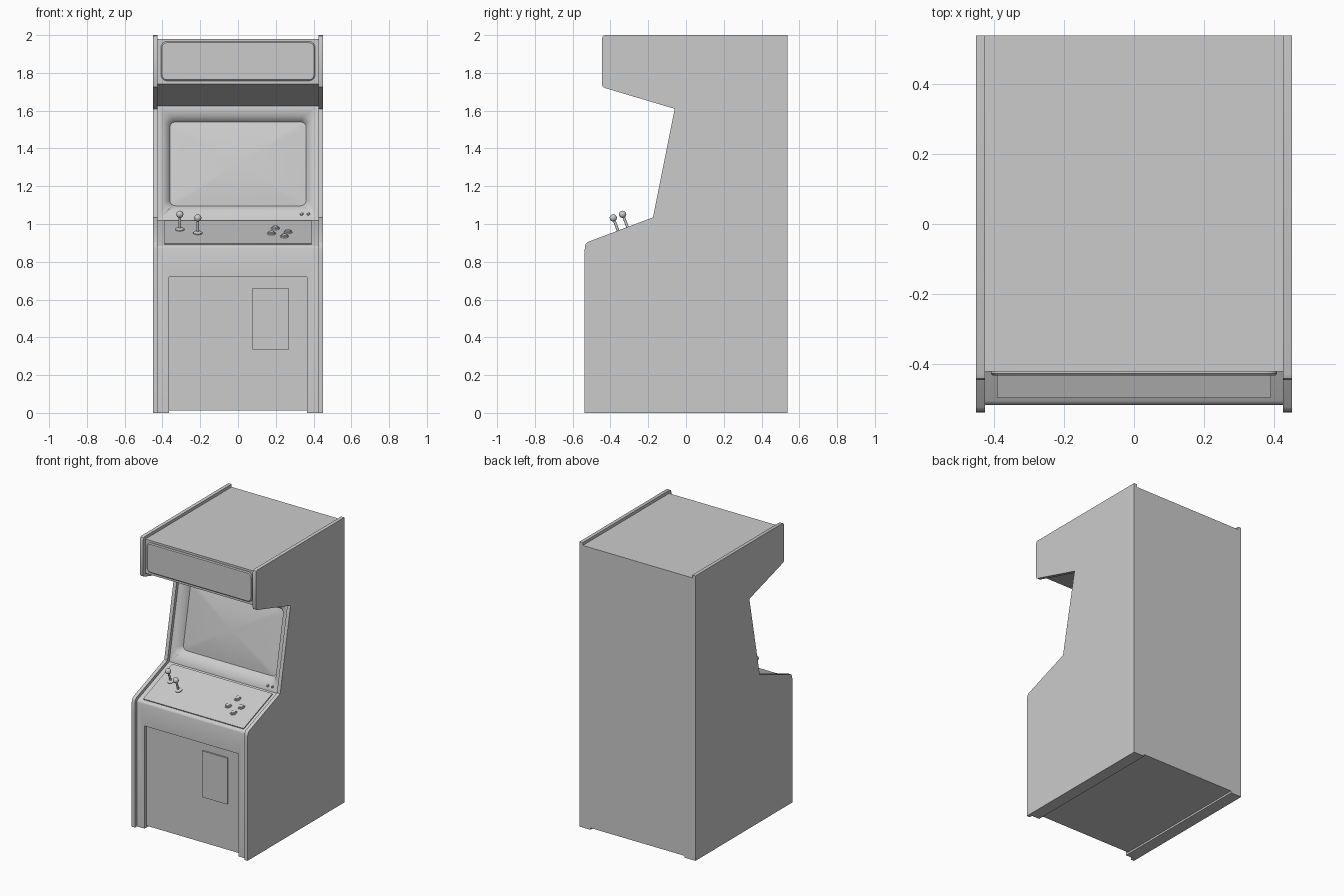
import bpy, bmesh, math
from mathutils import Matrix, Vector

if "Cube" in bpy.data.objects:
    bpy.data.objects.remove(bpy.data.objects["Cube"])

def finish(name, bm, smooth=True, mat=None):
    bmesh.ops.recalc_face_normals(bm, faces=bm.faces)
    me = bpy.data.meshes.new(name)
    bm.to_mesh(me)
    bm.free()
    ob = bpy.data.objects.new(name, me)
    bpy.context.collection.objects.link(ob)
    if mat:
        me.transform(mat)
    if smooth:
        bpy.ops.object.select_all(action='DESELECT')
        ob.select_set(True)
        bpy.context.view_layer.objects.active = ob
        bpy.ops.object.shade_smooth_by_angle(angle=math.radians(35))
    return ob

def extrude_profile(name, pts, x0, x1):
    """Side profile in (y, z) extruded along x."""
    bm = bmesh.new()
    a = [bm.verts.new((x0, y, z)) for y, z in pts]
    b = [bm.verts.new((x1, y, z)) for y, z in pts]
    bm.faces.new(a)
    bm.faces.new(b)
    for i in range(len(pts)):
        j = (i + 1) % len(pts)
        bm.faces.new((a[i], a[j], b[j], b[i]))
    return finish(name, bm)

def rounded_loft(name, rings, mat, cap_start=True, seg=6):
    """Rounded rectangles (cx, cy, width, height, radius, z) lofted in order."""
    bm = bmesh.new()
    loops = []
    for cx, cy, w, h, r, z in rings:
        loop = []
        for k, (sx, sy) in enumerate(((1, 1), (-1, 1), (-1, -1), (1, -1))):
            for i in range(seg + 1):
                a = (k + i / seg) * math.pi / 2
                loop.append(bm.verts.new((cx + sx * (w / 2 - r) + r * math.cos(a),
                                          cy + sy * (h / 2 - r) + r * math.sin(a), z)))
        loops.append(loop)
    n = len(loops[0])
    for a, b in zip(loops, loops[1:]):
        for i in range(n):
            j = (i + 1) % n
            bm.faces.new((a[i], a[j], b[j], b[i]))
    if cap_start:
        bm.faces.new(loops[0])
    bm.faces.new(loops[-1])
    return finish(name, bm, mat=mat)

def slope(p0, p1):
    """Frame on a sloped panel: x across, y up the slope, z outward."""
    v = Vector((0, p1[0] - p0[0], p1[1] - p0[1])).normalized()
    x = Vector((1, 0, 0))
    m = Matrix((x, v, x.cross(v))).transposed().to_4x4()
    m.translation = (0, p0[0], p0[1])
    return m

def cone(bm, r1, r2, z0, z1, seg=24):
    bmesh.ops.create_cone(bm, cap_ends=True, segments=seg, radius1=r1, radius2=r2,
                          depth=z1 - z0, matrix=Matrix.Translation((0, 0, (z0 + z1) / 2)))

def box_cutter(lo, hi):
    bm = bmesh.new()
    lo, hi = Vector(lo), Vector(hi)
    bmesh.ops.create_cube(bm, size=1, matrix=Matrix.Translation((lo + hi) / 2)
                          @ Matrix.Diagonal((*(hi - lo), 1)))
    return finish("cutter", bm, smooth=False)

def cut(ob, cutter):
    mod = ob.modifiers.new("cut", 'BOOLEAN')
    mod.operation = 'DIFFERENCE'
    mod.solver = 'EXACT'
    mod.object = cutter
    bpy.context.view_layer.objects.active = ob
    bpy.ops.object.modifier_apply(modifier=mod.name)
    bpy.data.objects.remove(cutter)

# Side panels
side = [(-.5375, 0), (-.5375, .81), (-.536, .87), (-.533, .890), (-.522, .904),
        (-.175, 1.035), (-.06, 1.61), (-.43, 1.72), (-.440, 1.725), (-.4445, 1.737),
        (-.4445, 1.982), (-.4395, 1.995), (-.427, 2), (.5375, 2), (.5375, 0)]
extrude_profile("side_panel_right", side, .425, .45)
extrude_profile("side_panel_left", side, -.45, -.425)

# Inner body, set back from the side panels
P0, P1, P2 = (-.504, .887), (-.155, 1.019), (-.035, 1.624)
body = extrude_profile("cabinet_body", [
    (-.515, 0), (-.515, .872), (-.512, .881), P0, P1, P2,
    (-.42, 1.74), (-.42, 1.98), (.5375, 1.98), (.5375, 0)], -.425, .425)
bezel, deck = slope(P1, P2), slope(P0, P1)

# Front recess, underside groove and screen opening
cut(body, box_cutter((-.365, -.6, -.1), (.365, -.495, .72)))
cut(body, box_cutter((-.365, -.6, -.1), (.365, .6, .013)))
cut(body, rounded_loft("cutter", [(0, .31, .775, .51, .045, .02),
                                  (0, .31, .775, .51, .045, 0),
                                  (0, .314, .722, .452, .03, -.045)], bezel))

# Curved screen
scales = (1, .9, .75, .6, .45, .3, .15, .02)
rounded_loft("screen", [(0, .314, .722 * s, .452 * s, .03 * s, -.044 + .022 * (1 - s * s))
                        for s in scales], bezel, cap_start=False)

# Marquee
front = slope((-.42, 1.74), (-.42, 1.98))
rounded_loft("marquee", [(0, .122, .815, .208, .03, -.005), (0, .122, .815, .208, .03, .006),
                         (0, .122, .803, .196, .025, .012)], front)

# Control plate
rounded_loft("control_plate", [(0, .184, .78, .345, .004, -.005),
                               (0, .184, .78, .345, .004, .007)], deck, seg=2)

# Coin door
rounded_loft("coin_door", [(.173, .4975, .195, .325, .002, -.005),
                           (.173, .4975, .195, .325, .002, .01)],
             slope((-.495, 0), (-.495, 1)), seg=1)

def on_deck(x, y):
    """Frame on the control plate at world x, y."""
    t = (y - P0[0]) / (P1[0] - P0[0]) * (Vector(P1) - Vector(P0)).length
    return deck @ Matrix.Translation((x, t, .006))

# Joysticks
for i, (x, y) in enumerate(((-.308, -.302), (-.213, -.352))):
    bm = bmesh.new()
    cone(bm, .024, .024, 0, .006)
    cone(bm, .024, .014, .006, .012)
    cone(bm, .007, .007, .01, .085, 16)
    bmesh.ops.create_uvsphere(bm, u_segments=24, v_segments=16, radius=.019,
                              matrix=Matrix.Translation((0, 0, .088)))
    finish(f"joystick_{i + 1}", bm, mat=on_deck(x, y))

# Push buttons
for i, (x, y) in enumerate(((.198, -.285), (.265, -.338), (.177, -.358), (.246, -.398))):
    bm = bmesh.new()
    cone(bm, .023, .021, 0, .007)
    cone(bm, .016, .014, .007, .013)
    finish(f"push_button_{i + 1}", bm, mat=on_deck(x, y))

# Start buttons on the bezel
for i, x in enumerate((.337, .372)):
    bm = bmesh.new()
    cone(bm, .009, .009, -.002, .006, 16)
    cone(bm, .009, .005, .006, .009, 16)
    finish(f"start_button_{i + 1}", bm, mat=bezel @ Matrix.Translation((x, .035, 0)))
